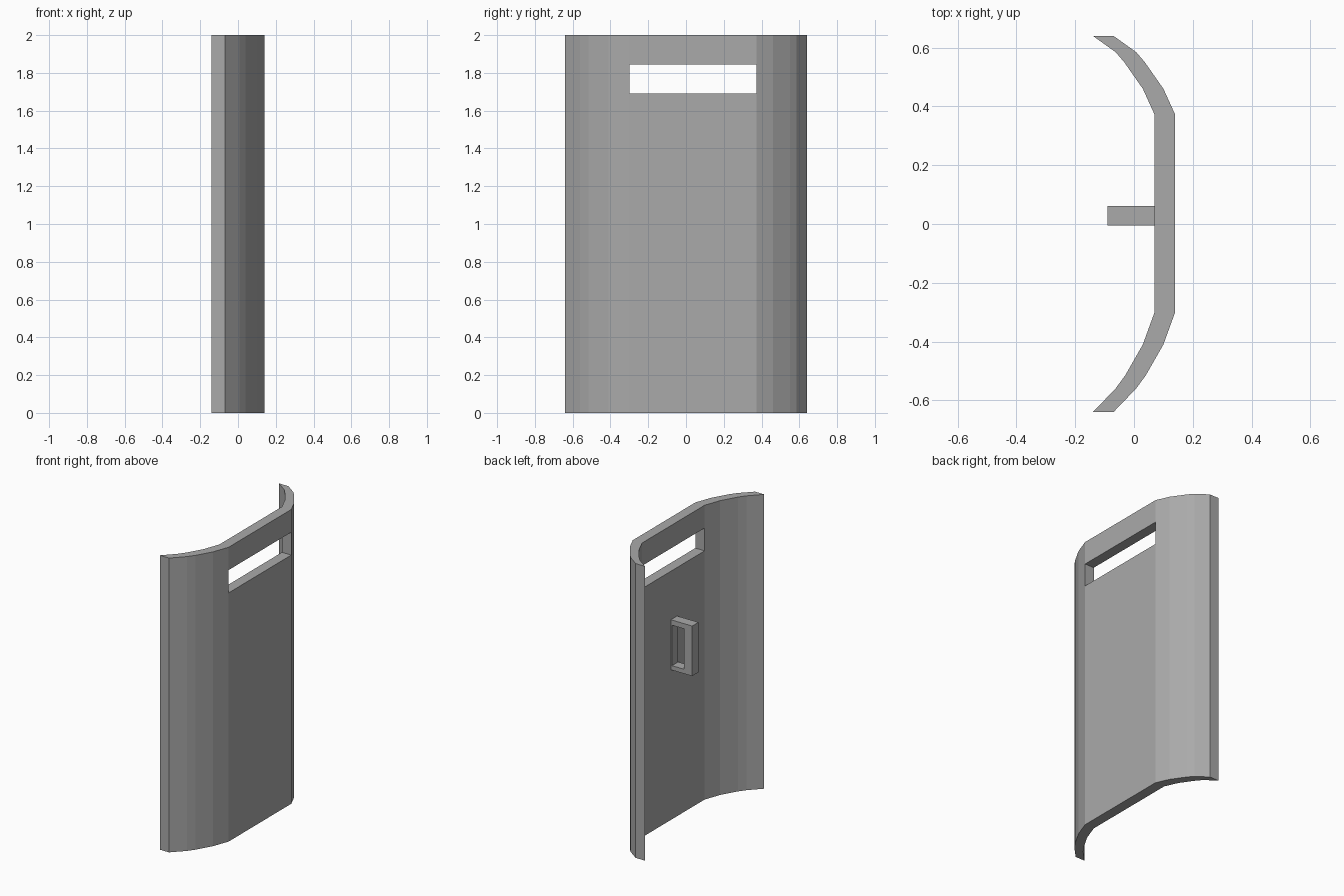
import bpy
import bmesh

if "Cube" in bpy.data.objects:
    bpy.data.objects.remove(bpy.data.objects["Cube"], do_unlink=True)

GREY = (0.4, 0.4, 0.4, 1.0)
metal = bpy.data.materials.new("plain_grey")
metal.use_nodes = True
metal.diffuse_color = GREY
metal.node_tree.nodes["Principled BSDF"].inputs["Base Color"].default_value = GREY


def sheet_to_solid(name, corners, rows, skip, offset):
    """Sweep corner points along a list of offsets, leave out one cell, then thicken."""
    bm = bmesh.new()
    grid = [[bm.verts.new(place) for place in corners(r)] for r in rows]
    for j in range(len(grid) - 1):
        for i in range(len(grid[j]) - 1):
            if (i, j) != skip:
                bm.faces.new((grid[j][i], grid[j][i + 1],
                              grid[j + 1][i + 1], grid[j + 1][i]))
    result = bmesh.ops.extrude_face_region(bm, geom=bm.faces[:], use_keep_orig=True)
    moved = [v for v in result["geom"] if isinstance(v, bmesh.types.BMVert)]
    bmesh.ops.translate(bm, verts=moved, vec=offset)
    bmesh.ops.recalc_face_normals(bm, faces=bm.faces[:])
    mesh = bpy.data.meshes.new(name)
    bm.to_mesh(mesh)
    bm.free()
    mesh.materials.append(metal)
    obj = bpy.data.objects.new(name, mesh)
    bpy.context.collection.objects.link(obj)
    return obj


# Curved shield plate with a viewing slot across the flat middle
outline = [(-0.07, -0.64), (0.007, -0.56), (0.04, -0.515), (0.10, -0.41),
           (0.14, -0.30), (0.14, 0.372), (0.10, 0.46), (0.037, 0.55),
           (0.007, 0.585), (-0.07, 0.64)]
sheet_to_solid("shield_plate",
               lambda z: [(x, y, z) for x, y in outline],
               [0, 1.69, 1.845, 2], (4, 1), (-0.07, 0, 0))

# Grip: a rectangular ring on the inner face, open from side to side
sheet_to_solid("grip_handle",
               lambda z: [(x, -0.005, z) for x in (-0.09, -0.03, 0.062, 0.072)],
               [1.02, 1.05, 1.325, 1.36], (1, 1), (0, 0.067, 0))
